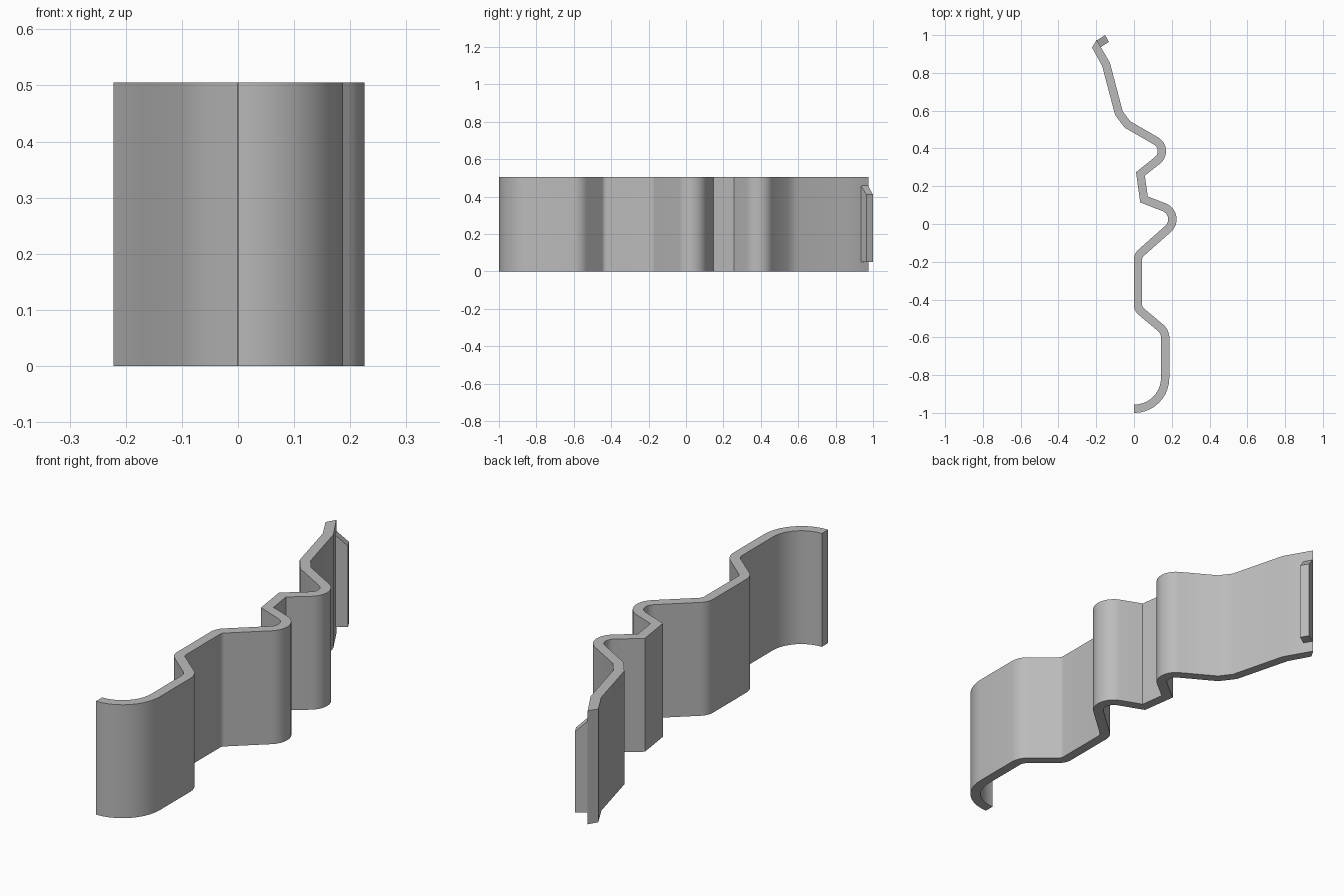
import bpy, bmesh, math
from mathutils import Vector

cube = bpy.data.objects.get("Cube")
if cube:
    bpy.data.objects.remove(cube)

HEIGHT = 0.505
HALF = 0.022  # half the strip thickness

grey = bpy.data.materials.new("plain grey")
grey.use_nodes = True
colour = (0.5, 0.5, 0.5, 1)
grey.diffuse_color = colour
grey.node_tree.nodes["Principled BSDF"].inputs["Base Color"].default_value = colour


def make_object(name, bm):
    bmesh.ops.recalc_face_normals(bm, faces=bm.faces)
    mesh = bpy.data.meshes.new(name)
    bm.to_mesh(mesh)
    bm.free()
    mesh.materials.append(grey)
    obj = bpy.data.objects.new(name, mesh)
    bpy.context.collection.objects.link(obj)
    return obj


def round_path(corners, steps=10):
    """Replace each corner (x, y, radius) by an arc of that radius."""
    pts = [Vector(c[:2]) for c in corners]
    path = [pts[0]]
    for i in range(1, len(pts) - 1):
        p, r = pts[i], corners[i][2]
        if r == 0:
            path.append(p)
            continue
        a, b = (pts[i - 1] - p).normalized(), (pts[i + 1] - p).normalized()
        half = a.angle(b) / 2
        centre = p + (a + b).normalized() * (r / math.sin(half))
        start = p + a * (r / math.tan(half)) - centre
        end = p + b * (r / math.tan(half)) - centre
        sweep = math.pi - 2 * half
        for k in range(steps + 1):
            t = k / steps
            path.append(centre + (start * math.sin((1 - t) * sweep)
                                  + end * math.sin(t * sweep)) / math.sin(sweep))
    return path + [pts[-1]]


def offset(path, d):
    """Mitred parallel of an open path, d to its left."""
    out = []
    for i, p in enumerate(path):
        before = (p - path[i - 1]).normalized() if i else None
        after = (path[i + 1] - p).normalized() if i < len(path) - 1 else before
        before = before or after
        n1 = Vector((-before.y, before.x))
        n2 = Vector((-after.y, after.x))
        m = (n1 + n2).normalized()
        out.append(p + m * (d / m.dot(n1)))
    return out


# Bent strip: centre line corners with bend radii, front to back
corners = [
    (0, -0.978, 0), (0.165, -0.978, 0.163), (0.165, -0.57, 0.07),
    (0.021, -0.449, 0.05), (0.021, -0.167, 0.05), (0.264, 0.048, 0.068),
    (0.053, 0.13, 0), (0.034, 0.265, 0), (0.196, 0.394, 0.0625),
    (-0.035, 0.527, 0), (-0.08, 0.587, 0), (-0.148, 0.845, 0), (-0.21, 0.955, 0),
]
path = round_path(corners)
left, right = offset(path, HALF), offset(path, -HALF)
left[-1], right[-1] = Vector((-0.222, 0.934)), Vector((-0.198, 0.975))  # slanted tip

bm = bmesh.new()
rows = [[bm.verts.new((p.x, p.y, 0)) for p in side] for side in (left, right)]
for i in range(len(path) - 1):
    bm.faces.new((rows[0][i], rows[0][i + 1], rows[1][i + 1], rows[1][i]))
top = bmesh.ops.extrude_face_region(bm, geom=bm.faces[:])["geom"]
bmesh.ops.translate(bm, vec=(0, 0, HEIGHT),
                    verts=[v for v in top if isinstance(v, bmesh.types.BMVert)])
strip = make_object("bent_strip", bm)
bpy.context.view_layer.objects.active = strip
strip.select_set(True)
bpy.ops.object.shade_smooth_by_angle(angle=math.radians(30))

# Catch tab on the tip, with a sloping top
bm = bmesh.new()
base = [Vector((-0.178, 0.935)), Vector((-0.198, 0.971))]
reach = Vector((0.045, 0.029))
rings = []
for shift, z_top in ((Vector((0, 0)), 0.46), (reach, 0.41)):
    a, b = base[0] + shift, base[1] + shift
    rings.append([bm.verts.new((p.x, p.y, z))
                  for p, z in ((a, 0.05), (b, 0.05), (b, z_top), (a, z_top))])
for ring in rings:
    bm.faces.new(ring)
for i in range(4):
    j = (i + 1) % 4
    bm.faces.new((rings[0][i], rings[0][j], rings[1][j], rings[1][i]))
make_object("catch_tab", bm)
